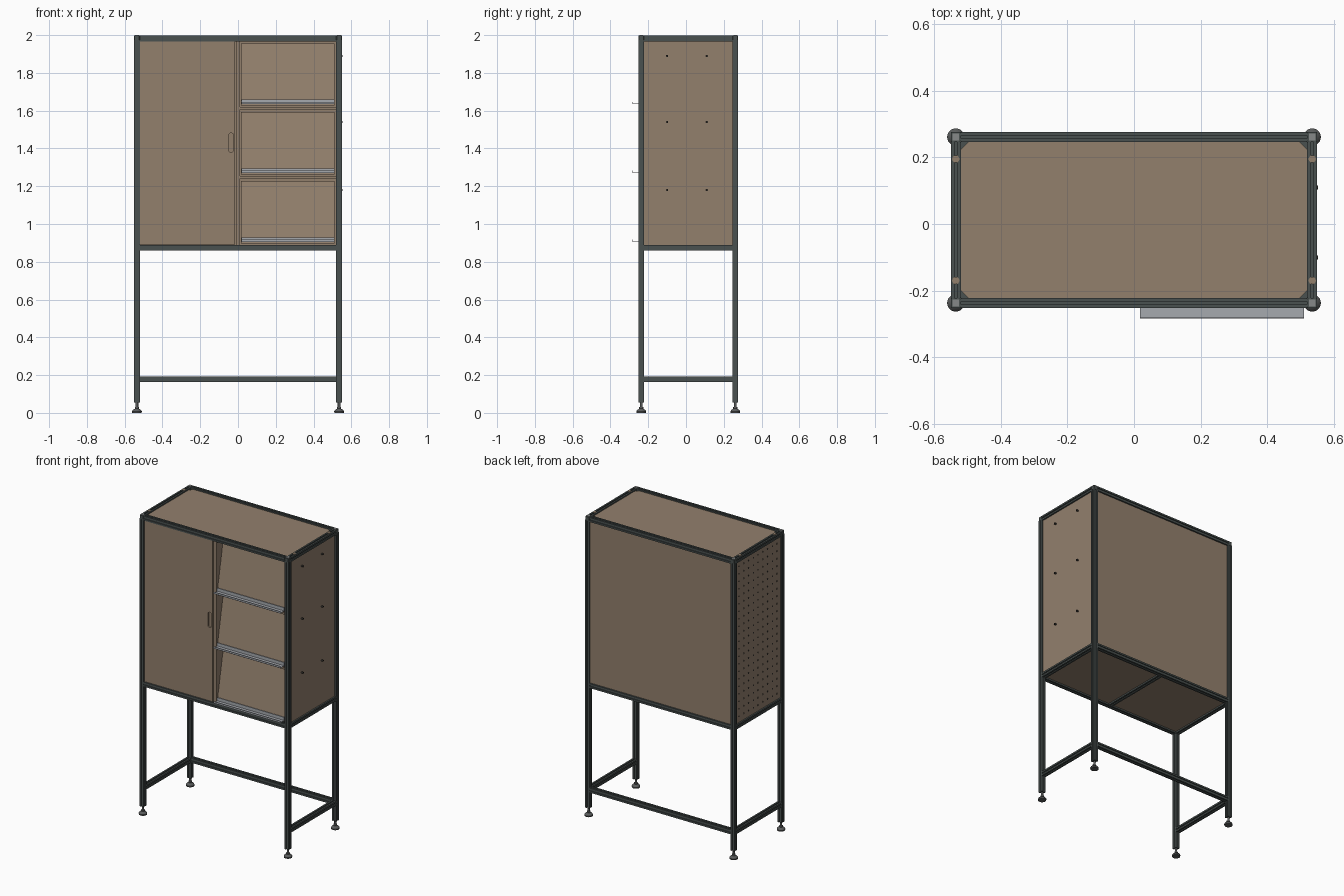
import bpy, bmesh, math
from mathutils import Matrix, Vector

cube = bpy.data.objects.get("Cube")
if cube:
    bpy.data.objects.remove(cube, do_unlink=True)


def material(name, rgb):
    m = bpy.data.materials.new(name)
    m.use_nodes = True
    m.diffuse_color = (*rgb, 1)
    m.node_tree.nodes["Principled BSDF"].inputs["Base Color"].default_value = (*rgb, 1)
    return m


BOARD = material("brown board", (0.29, 0.215, 0.152))
FRAME = material("dark frame", (0.068, 0.083, 0.08))
SILVER = material("silver", (0.38, 0.40, 0.43))
CAP = material("cap grey", (0.24, 0.25, 0.25))
FOOT = material("foot grey", (0.10, 0.105, 0.105))
DARK = material("hole dark", (0.03, 0.027, 0.024))

# Main dimensions
PX, YF, YB = 0.535, -0.237, 0.261      # post centres
H = 0.015                              # half width of the frame profile
Z_TOP, Z_MID, Z_LOW = 1.982, 0.875, 0.178


def finish(bm, name, mat):
    bmesh.ops.recalc_face_normals(bm, faces=bm.faces)
    mesh = bpy.data.meshes.new(name)
    bm.to_mesh(mesh)
    bm.free()
    mesh.materials.append(mat)
    ob = bpy.data.objects.new(name, mesh)
    bpy.context.scene.collection.objects.link(ob)
    return ob


def box(name, lo, hi, mat, bevel_axis=None, bevel=0.0, segments=1):
    """Box between two corners; edges along bevel_axis may be cut."""
    lo, hi = Vector(lo), Vector(hi)
    bm = bmesh.new()
    bmesh.ops.create_cube(bm, size=1)
    bmesh.ops.scale(bm, vec=hi - lo, verts=bm.verts)
    bmesh.ops.translate(bm, vec=(lo + hi) / 2, verts=bm.verts)
    if bevel_axis is not None:
        edges = [e for e in bm.edges
                 if abs((e.verts[0].co - e.verts[1].co).normalized()[bevel_axis]) > 0.9]
        bmesh.ops.bevel(bm, geom=edges, offset=bevel, segments=segments,
                        profile=0.5, affect='EDGES')
    return finish(bm, name, mat)


def slotted_bar(name, start, end):
    """Square bar with a groove along each side."""
    start, end = Vector(start), Vector(end)
    s, d = 0.004, 0.006
    side = [(H, H), (s, H), (s, H - d), (-s, H - d), (-s, H)]
    bm = bmesh.new()
    verts = []
    for k in range(4):
        turn = Matrix.Rotation(k * math.pi / 2, 3, 'Z')
        verts += [bm.verts.new(turn @ Vector((x, y, 0))) for x, y in side]
    face = bm.faces.new(verts)
    ext = bmesh.ops.extrude_face_region(bm, geom=[face])
    moved = [v for v in ext["geom"] if isinstance(v, bmesh.types.BMVert)]
    bmesh.ops.translate(bm, vec=(0, 0, (end - start).length), verts=moved)
    axis = (end - start).normalized()
    if abs(axis.x) > 0.5:
        turn = Matrix.Rotation(math.pi / 2, 4, 'Y')
    elif abs(axis.y) > 0.5:
        turn = Matrix.Rotation(-math.pi / 2, 4, 'X')
    else:
        turn = Matrix.Identity(4)
    bmesh.ops.transform(bm, matrix=Matrix.Translation(start) @ turn, verts=bm.verts)
    return finish(bm, name, FRAME)


def discs(name, centres, radius, depth, axis, mat, sides=12):
    """Short cylinders along x or z, joined in one object."""
    bm = bmesh.new()
    turn = Matrix.Rotation(math.pi / 2, 4, 'Y') if axis == 'X' else Matrix.Identity(4)
    for c in centres:
        bmesh.ops.create_cone(bm, cap_ends=True, segments=sides, radius1=radius,
                              radius2=radius, depth=depth,
                              matrix=Matrix.Translation(c) @ turn)
    return finish(bm, name, mat)


def lathe(name, profile, x, y, mat):
    bm = bmesh.new()
    vs = [bm.verts.new((r, 0, z)) for r, z in profile]
    edges = [bm.edges.new(p) for p in zip(vs, vs[1:])]
    bmesh.ops.spin(bm, geom=vs + edges, cent=(0, 0, 0), axis=(0, 0, 1),
                   angle=2 * math.pi, steps=24)
    bmesh.ops.remove_doubles(bm, verts=bm.verts, dist=1e-5)
    bmesh.ops.translate(bm, vec=(x, y, 0), verts=bm.verts)
    ob = finish(bm, name, mat)
    bpy.ops.object.select_all(action='DESELECT')
    ob.select_set(True)
    bpy.context.view_layer.objects.active = ob
    bpy.ops.object.shade_smooth_by_angle()
    return ob


# Posts, corner caps and levelling feet
FOOT_PROFILE = [(0, 0), (0.025, 0), (0.026, 0.008), (0.021, 0.016), (0.011, 0.022),
                (0.011, 0.03), (0.007, 0.032), (0.007, 0.056), (0, 0.056)]
for sx, side in ((-1, "right"), (1, "left")):
    for y, end in ((YF, "front"), (YB, "back")):
        tag = f"{end}_{side}"
        x = sx * PX
        slotted_bar("post_" + tag, (x, y, 0.055), (x, y, 1.975))
        box("corner_cap_" + tag, (x - H, y - H, 1.97), (x + H, y + H, 1.997),
            FRAME, 2, 0.003)
        box("cap_plate_" + tag, (x - 0.01, y - 0.01, 1.996), (x + 0.01, y + 0.01, 2.0), CAP)
        lathe("foot_" + tag, FOOT_PROFILE, x, y, FOOT)
        # Inner corner gusset below the top board
        gx, gy = x - sx * 0.025, y + (0.025 if y < 0 else -0.025)
        box("gusset_" + tag, (gx - H, gy - H, 1.97), (gx + H, gy + H, 1.98), FRAME)

# Horizontal rails; the lowest level is open at the front
X_END, Y0, Y1 = PX - H, YF + H, YB - H
for z, level in ((Z_TOP, "top"), (Z_MID, "middle"), (Z_LOW, "low")):
    for y, end in ((YF, "front"), (YB, "back")):
        if (level, end) != ("low", "front"):
            slotted_bar(f"{level}_rail_{end}", (-X_END, y, z), (X_END, y, z))
    for sx, side in ((-1, "right"), (1, "left")):
        slotted_bar(f"{level}_rail_{side}", (sx * PX, Y0, z), (sx * PX, Y1, z))
slotted_bar("floor_beam", (0, Y0, Z_MID), (0, Y1, Z_MID))
discs("rail_plugs", [(sx * PX, y, 1.997) for sx in (-1, 1) for y in (-0.17, 0.195)],
      0.011, 0.003, 'Z', BOARD, 16)

# Boards closing the cabinet
Z0, Z1, T = 0.888, 1.969, 0.005
box("top_board", (-X_END, Y0, 1.981), (X_END, Y1, 1.989), BOARD, 2, 0.022)
box("floor_board", (-X_END, Y0, Z_MID - T), (X_END, Y1, Z_MID + T), BOARD)
box("back_board", (-X_END, YB - T, Z0), (X_END, YB + T, Z1), BOARD)
for sx, side in ((-1, "right"), (1, "left")):
    box("side_board_" + side, (sx * PX - T, Y0, Z0), (sx * PX + T, Y1, Z1), BOARD)
box("centre_divider", (-0.011, YF - 0.004, Z0), (0.011, YB - T, Z1), BOARD)

# Perforations on one side, mounting screws on the other
discs("perforations", [(-PX - T, -0.188 + 0.05 * i, 0.93 + 0.05 * j)
                       for i in range(9) for j in range(21)], 0.006, 0.002, 'X', DARK, 8)
discs("side_screws", [(PX + 0.011, y, z) for y in (-0.1, 0.11)
                      for z in (1.18, 1.54, 1.89)], 0.006, 0.012, 'X', DARK)

# Door with a recessed finger pull
door = box("door", (-X_END + 0.002, YF - 0.009, Z0 + 0.004),
           (-0.015, YF + 0.007, Z1 - 0.003), BOARD)
cutter = box("pull_cutter", (-0.049, YF - 0.03, 1.38), (-0.025, YF + 0.001, 1.482),
             BOARD, 1, 0.0115, 6)
cutter.hide_render = True
cut = door.modifiers.new("finger_pull", 'BOOLEAN')
cut.operation, cut.object, cut.solver = 'DIFFERENCE', cutter, 'EXACT'
bpy.context.view_layer.objects.active = door
bpy.ops.object.modifier_apply(modifier=cut.name)
bpy.data.objects.remove(cutter, do_unlink=True)

# Three bays, each with a leaning flap and a silver lip
FX0, FX1 = 0.016, 0.511
for i, z in enumerate((0.905, 1.27, 1.635)):
    if i:
        box(f"bay_shelf_{i}", (0.011, YF + 0.002, z - 0.028),
            (X_END, YB - T, z - 0.016), BOARD)
    flap = box(f"flap_{i + 1}", (FX0, -T, 0), (FX1, T, 0.335), BOARD)
    flap.location = (0, YF, z - 0.008)
    flap.rotation_euler.x = -math.radians(11)
    box(f"lip_tray_{i + 1}", (FX0 + 0.002, -0.281, z), (FX1, YF, z + 0.003), SILVER)
    box(f"lip_edge_{i + 1}", (FX0 + 0.002, -0.283, z), (FX1, -0.28, z + 0.012), SILVER)
    box(f"lip_back_{i + 1}", (FX0 + 0.002, YF - 0.009, z), (FX1, YF - 0.005, z + 0.024), SILVER)
